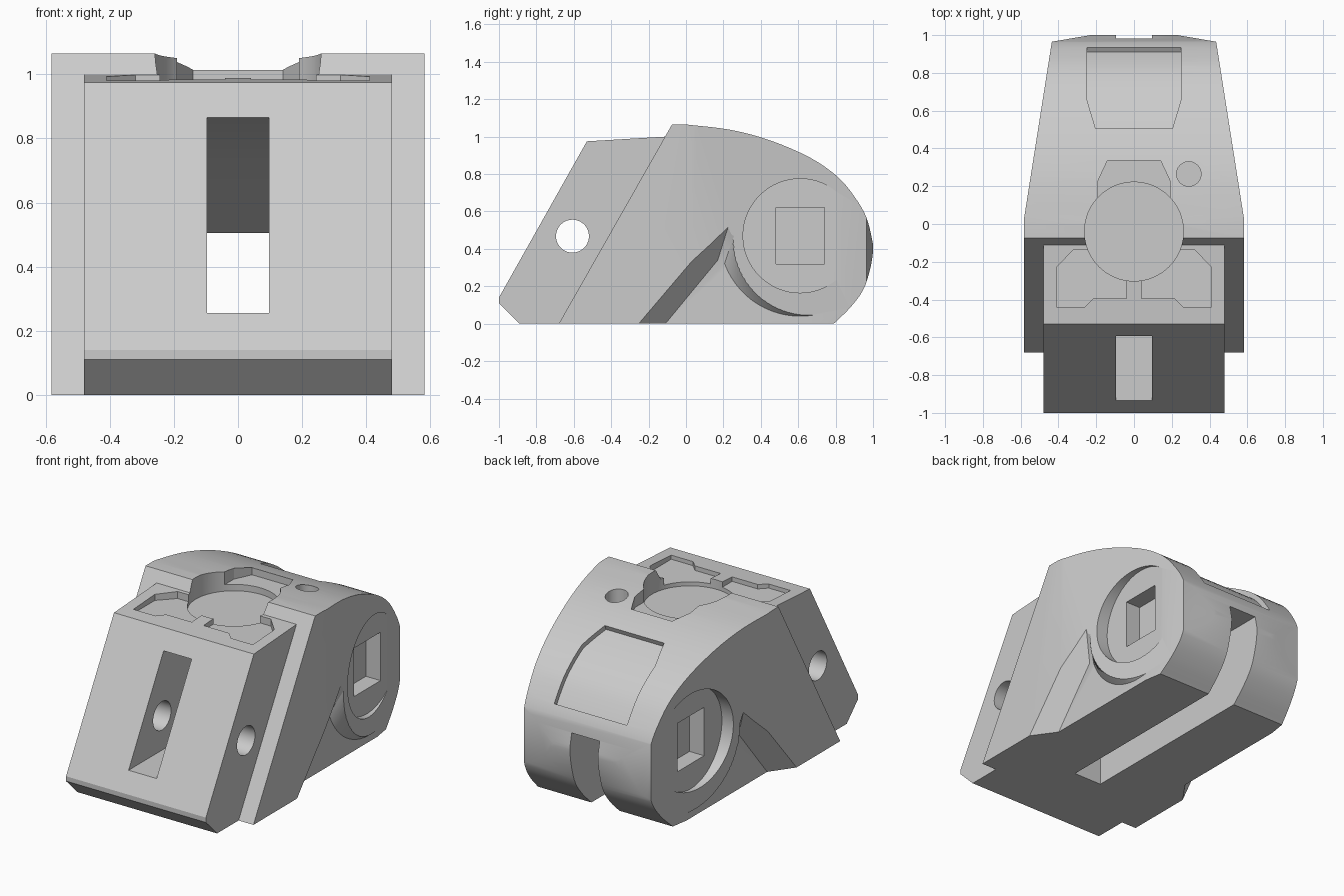
import bpy, bmesh, math
from mathutils import Vector

if "Cube" in bpy.data.objects:
    bpy.data.objects.remove(bpy.data.objects["Cube"])

grey = bpy.data.materials.new("mid grey")
grey.diffuse_color = (0.6, 0.6, 0.6, 1)
grey.use_nodes = True
grey.node_tree.nodes["Principled BSDF"].inputs["Base Color"].default_value = grey.diffuse_color


def loft(name, rings):
    """Solid through rings of equal point count, capped at both ends."""
    bm = bmesh.new()
    vs = [[bm.verts.new(p) for p in r] for r in rings]
    n = len(vs[0])
    for a, b in zip(vs, vs[1:]):
        for i in range(n):
            j = (i + 1) % n
            bm.faces.new((a[i], a[j], b[j], b[i]))
    bm.faces.new(vs[0])
    bm.faces.new(vs[-1])
    bmesh.ops.recalc_face_normals(bm, faces=bm.faces)
    me = bpy.data.meshes.new(name)
    bm.to_mesh(me)
    bm.free()
    me.materials.append(grey)
    ob = bpy.data.objects.new(name, me)
    bpy.context.collection.objects.link(ob)
    return ob


def along_x(name, prof, x0, x1):
    return loft(name, [[(x, y, z) for y, z in prof] for x in (x0, x1)])


def along_z(name, plan, z0, z1):
    return loft(name, [[(x, y, z) for x, y in plan] for z in (z0, z1)])


def circle(cx, cy, r, n=64):
    return [(cx + r * math.cos(2 * math.pi * i / n), cy + r * math.sin(2 * math.pi * i / n)) for i in range(n)]


def combine(ob, tool, op='DIFFERENCE'):
    mod = ob.modifiers.new("cut", 'BOOLEAN')
    mod.operation, mod.object, mod.solver = op, tool, 'EXACT'
    bpy.context.view_layer.objects.active = ob
    bpy.ops.object.modifier_apply(modifier=mod.name)
    bpy.data.objects.remove(tool)


def smooth_curve(pts, steps=4):
    """Catmull-Rom through the points."""
    p = [Vector(q) for q in pts]
    p = [2 * p[0] - p[1]] + p + [2 * p[-1] - p[-2]]
    out = []
    for a, b, c, d in zip(p, p[1:], p[2:], p[3:]):
        for k in range(steps):
            t = k / steps
            out.append(0.5 * (2 * b + (c - a) * t + (2 * a - 5 * b + 4 * c - d) * t * t
                              + (3 * b - a - 3 * c + d) * t ** 3))
    return out + [p[-2]]


# Main body: side profile crossed with the tapered plan
curve = smooth_curve([(0.0, 1.065), (.235, 1.037), (.45, .98), (.663, .888), (.81, .786), (.90, .68),
                      (.963, .572), (.995, .45), (1.0, .39), (.984, .29), (.947, .18), (.877, .085), (.79, 0)])
body = along_x("body", [(-.68, 0), (-.075, 1.065)] + [tuple(v) for v in curve], -.7, .7)
half = [(.582, -.9), (.582, .03), (.435, .965), (.23, 1.0), (.1, 1.003)]
combine(body, along_z("plan", half + [(-x, y) for x, y in reversed(half)], -.2, 1.3), 'INTERSECT')

# Narrower front block
combine(body, along_x("front_block", [(-.89, 0), (-1, .11), (-1, .14), (-.53, .975), (-.11, 1.0),
                                      (-.05, 1.0), (-.05, .9), (-.5, 0)], -.48, .48), 'UNION')

# Channel from the front slot to the open rear
combine(body, along_x("channel", [(-1.2, .255), (-.42, .255), (-.42, -.1), (1.2, -.1), (1.2, .505),
                                  (.2, .505), (-.2, .72), (-.59, .865), (-1.2, .865)], -.096, .096))

# Cross pin hole
combine(body, along_x("pin_hole", circle(-.607, .468, .088), -.8, .8))

# Both sides: lower relief around the round boss, round socket, square socket
CY, CZ = .61, .47


def relief_ring(x, s):
    t = (x - .48) / .1
    r = .43 - .055 * t / .75
    front = [(-.20 - .14 * t, -.11), (-.11 - .14 * t, 0), (.17 + .054 * t / .7, .34 + .173 * t / .7)]
    a0 = math.atan2(front[2][1] - CZ, front[2][0] - CY) % (2 * math.pi)
    a1 = math.radians(283)
    arc = [(CY + r * math.cos(a0 + (a1 - a0) * i / 24), CZ + r * math.sin(a0 + (a1 - a0) * i / 24))
           for i in range(1, 25)]
    return [(s * x, y, z) for y, z in front + arc + [(.75, -.11)]]


for s in (1, -1):
    combine(body, loft("relief", [relief_ring(.48, s), relief_ring(.61, s)]))
    combine(body, along_x("round_socket", circle(CY, CZ, .305), s * .46, s * .8))
    combine(body, along_x("square_socket", [(.48, .32), (.74, .32), (.74, .62), (.48, .62)], s * .36, s * .8))
    # Wing-shaped recess on the front block top
    wing = [(.41, -.44), (.26, -.44), (.215, -.395), (.04, -.395), (.04, -.25), (.2, -.135),
            (.32, -.135), (.41, -.23)]
    combine(body, along_z("wing_recess", [(s * x, y) for x, y in wing], .955, 1.2))

# Top pockets
notch = [(-.19, 0), (.19, 0), (.19, .23), (.14, .337), (-.14, .337), (-.19, .23)]
combine(body, along_z("notch", notch, .97, 1.3))
combine(body, along_z("round_pocket", circle(0, -.04, .262), .93, 1.3))
combine(body, along_z("small_hole", circle(.29, .265, .065, 32), .85, 1.3))

# Shallow panel following the rear curve
rings = []
dense = [v for v in curve if .42 < v.y + 0 and .495 <= v.x <= .945]
for i, v in enumerate(dense):
    k = curve.index(v)
    d = (curve[k + 1] - curve[k - 1]).normalized()
    nrm = Vector((-d.y, d.x))
    w = .2 + .05 * min(1, (v.x - .495) / .165)
    a, b = v - nrm * .03, v + nrm * .05
    rings.append([(-w, a.x, a.y), (w, a.x, a.y), (w, b.x, b.y), (-w, b.x, b.y)])
combine(body, loft("rear_panel", rings))

bpy.ops.object.select_all(action='DESELECT')
body.select_set(True)
bpy.context.view_layer.objects.active = body
bpy.ops.object.shade_smooth_by_angle(angle=math.radians(25))
